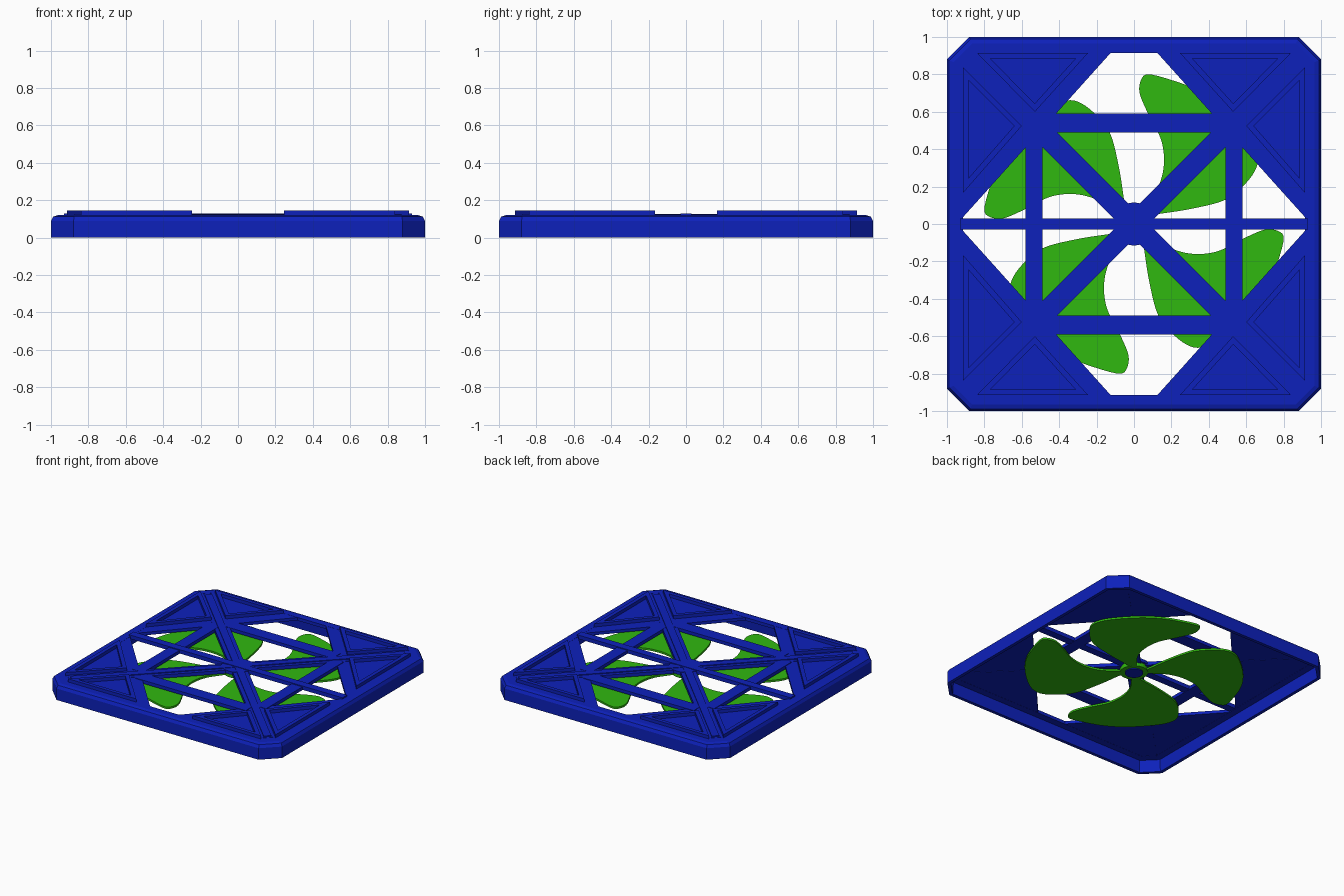
import bpy, bmesh
from math import pi, cos, sin
from mathutils import Matrix, Vector

cube = bpy.data.objects.get("Cube")
if cube:
    bpy.data.objects.remove(cube)


def material(name, rgb):
    m = bpy.data.materials.new(name)
    m.use_nodes = True
    m.diffuse_color = (*rgb, 1)
    m.node_tree.nodes["Principled BSDF"].inputs["Base Color"].default_value = (*rgb, 1)
    return m


BLUE = material("deep blue", (0.004, 0.015, 0.5))
GREEN = material("leaf green", (0.03, 0.48, 0.005))


def finish(name, bm, mat):
    bmesh.ops.recalc_face_normals(bm, faces=bm.faces)
    mesh = bpy.data.meshes.new(name)
    bm.to_mesh(mesh)
    bm.free()
    mesh.materials.append(mat)
    obj = bpy.data.objects.new(name, mesh)
    bpy.context.collection.objects.link(obj)
    return obj


def prism(name, outline, z0, z1, mat=BLUE):
    """Flat outline raised from z0 to z1."""
    bm = bmesh.new()
    face = bm.faces.new([bm.verts.new((x, y, z0)) for x, y in outline])
    top = bmesh.ops.extrude_face_region(bm, geom=[face])["geom"]
    bmesh.ops.translate(bm, vec=(0, 0, z1 - z0),
                        verts=[g for g in top if isinstance(g, bmesh.types.BMVert)])
    return finish(name, bm, mat)


def bar(name, cx, cy, sx, sy, z0, z1, angle=0):
    rect = [(-sx / 2, -sy / 2), (sx / 2, -sy / 2), (sx / 2, sy / 2), (-sx / 2, sy / 2)]
    c, s = cos(angle), sin(angle)
    return prism(name, [(cx + x * c - y * s, cy + x * s + y * c) for x, y in rect], z0, z1)


def loft(name, rings, mat=BLUE, closed=True):
    """Join matching loops of points into bands."""
    bm = bmesh.new()
    loops = [[bm.verts.new(p) for p in ring] for ring in rings]
    pairs = list(zip(loops, loops[1:] + loops[:1])) if closed else list(zip(loops, loops[1:]))
    for a, b in pairs:
        for i in range(len(a)):
            j = (i + 1) % len(a)
            bm.faces.new((a[i], a[j], b[j], b[i]))
    return finish(name, bm, mat)


def octagon(inset, z):
    r, c = 1 - inset, 0.88 - inset * 0.414
    return [(x, y, z) for x, y in ((r, -c), (r, c), (c, r), (-c, r),
                                   (-r, c), (-r, -c), (-c, -r), (c, -r))]


# Outer frame: thin wall with a rounded shoulder and a top lip
profile = [(0, 0), (0, 0.09), (0.012, 0.112), (0.035, 0.12), (0.085, 0.12),
           (0.085, 0.095), (0.03, 0.095), (0.025, 0)]
loft("outer_frame", [octagon(i, z) for i, z in profile])


def triangle_rim(name, tri, width=0.03):
    """Raised triangular border, inset evenly from its outline."""
    a, b, c = [Vector(p) for p in tri]
    la, lb, lc = (b - c).length, (c - a).length, (a - b).length
    centre = (a * la + b * lb + c * lc) / (la + lb + lc)
    radius = abs((b - a).cross(c - a)) / (la + lb + lc)
    inner = [p.lerp(centre, width / radius) for p in (a, b, c)]
    loft(name, [[(*p, z) for p in pts] for pts, z in
                (((a, b, c), 0.11), ((a, b, c), 0.145), (inner, 0.145), (inner, 0.11))])


# Corner plates with two raised triangles each
for sx, side in ((1, "left"), (-1, "right")):
    for sy, end in ((1, "back"), (-1, "front")):
        tag = end + "_" + side
        plate = [(0.12, 0.92), (0.92, 0.03), (0.95, 0.03), (0.95, 0.86),
                 (0.86, 0.95), (0.12, 0.95)]
        prism("corner_plate_" + tag, [(sx * x, sy * y) for x, y in plate], 0.096, 0.119)
        for label, tri in (("long", ((0.245, 0.915), (0.84, 0.915), (0.53, 0.6))),
                           ("short", ((0.915, 0.165), (0.915, 0.84), (0.6, 0.525)))):
            triangle_rim(label + "_triangle_rim_" + tag, [(sx * x, sy * y) for x, y in tri])

# Diagonal beams with a narrow raised rib
for angle, tag in ((pi / 4, "a"), (-pi / 4, "b")):
    bar("diagonal_beam_" + tag, 0, 0, 2.45, 0.112, 0.094, 0.121, angle)
    bar("diagonal_rib_" + tag, 0, 0, 2.42, 0.055, 0.11, 0.127, angle)

# Cross bars
for s, side, end in ((1, "left", "back"), (-1, "right", "front")):
    bar(end + "_cross_bar", 0, s * 0.54, 0.96, 0.1, 0.097, 0.123)
    bar(side + "_cross_bar", s * 0.535, 0, 0.092, 0.96, 0.097, 0.123)
bar("centre_bar", 0, 0, 1.86, 0.06, 0.1, 0.13)


def disc(name, radius, z0, z1, mat):
    pts = [(radius * cos(i * pi / 16), radius * sin(i * pi / 16)) for i in range(32)]
    return prism(name, pts, z0, z1, mat)


# Hub
disc("hub_cap", 0.115, 0.1, 0.124, BLUE)
disc("rotor_hub", 0.1, 0.068, 0.1, GREEN)
disc("rotor_axle", 0.065, 0.062, 0.11, BLUE)


def smooth_outline(points, steps=5):
    """Closed Catmull-Rom curve through the points."""
    pts, out = [Vector(p) for p in points], []
    n = len(pts)
    for i in range(n):
        a, b, c, d = (pts[(i + k) % n] for k in (-1, 0, 1, 2))
        for s in range(steps):
            t = s / steps
            out.append(0.5 * (2 * b + (c - a) * t + (2 * a - 5 * b + 4 * c - d) * t ** 2
                              + (3 * b - a - 3 * c + d) * t ** 3))
    return out


# Four rotor blades
blade = [(0.02, 0.03), (0.11, 0.05), (0.3, 0.08), (0.49, 0.13), (0.6, 0.22), (0.66, 0.32),
         (0.64, 0.42), (0.56, 0.53), (0.45, 0.64), (0.33, 0.72), (0.2, 0.77), (0.08, 0.8),
         (0.04, 0.775), (0.03, 0.7), (0.08, 0.58), (0.145, 0.45), (0.16, 0.32),
         (0.13, 0.2), (0.06, 0.1)]
for k in range(4):
    obj = prism("rotor_blade_%d" % (k + 1), smooth_outline(blade), 0.07, 0.085, GREEN)
    obj.data.transform(Matrix.Rotation(k * pi / 2, 4, "Z"))
